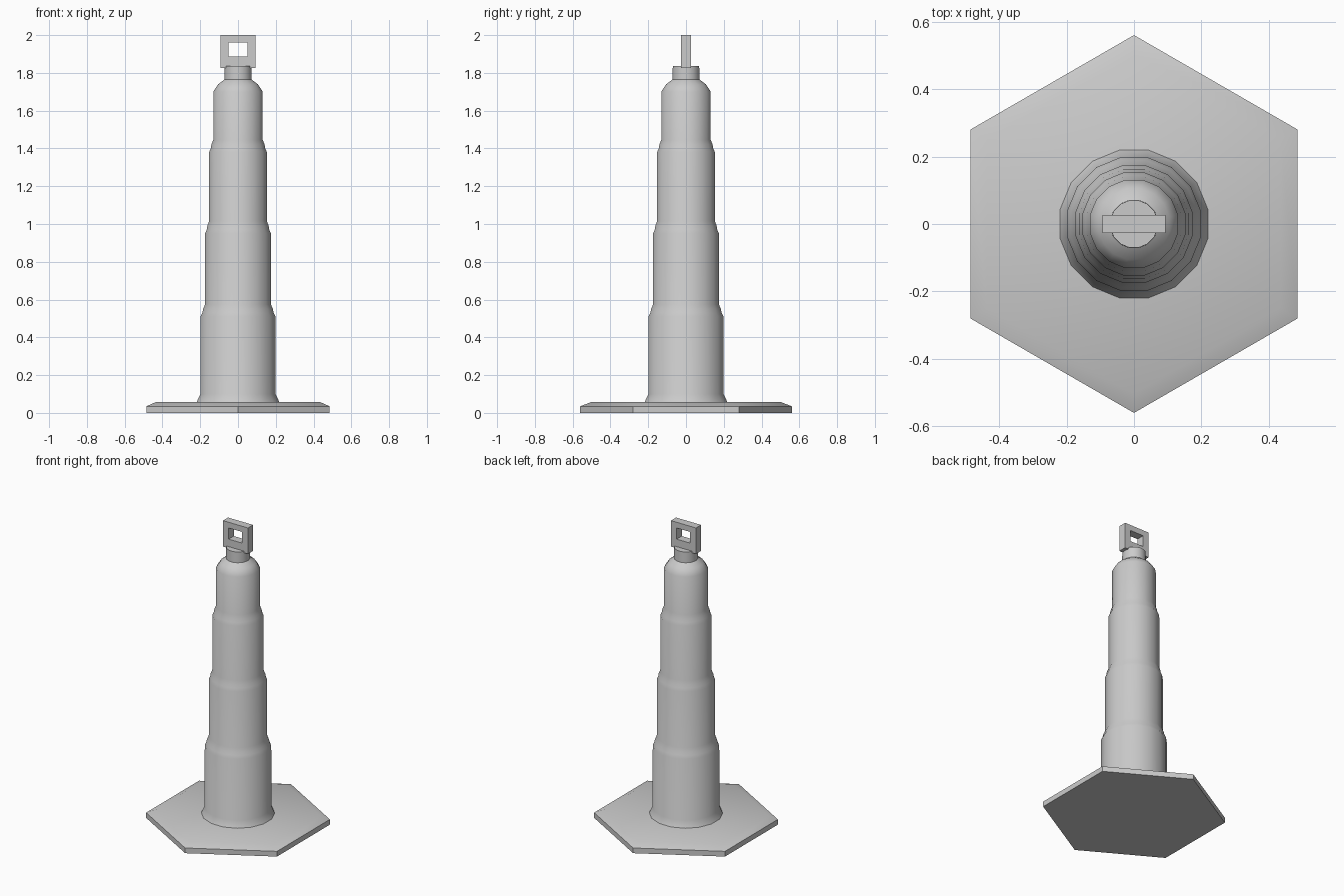
import bpy, bmesh, math

default = bpy.data.objects.get("Cube")
if default:
    bpy.data.objects.remove(default, do_unlink=True)

grey = bpy.data.materials.new("plain grey")
grey.use_nodes = True
colour = (0.6, 0.6, 0.6, 1)
grey.diffuse_color = colour
grey.node_tree.nodes["Principled BSDF"].inputs["Base Color"].default_value = colour


def finish(name, bm, smooth_angle=None):
    bmesh.ops.recalc_face_normals(bm, faces=bm.faces)
    mesh = bpy.data.meshes.new(name)
    bm.to_mesh(mesh)
    bm.free()
    obj = bpy.data.objects.new(name, mesh)
    bpy.context.collection.objects.link(obj)
    mesh.materials.append(grey)
    if smooth_angle:
        bpy.ops.object.select_all(action='DESELECT')
        obj.select_set(True)
        bpy.context.view_layer.objects.active = obj
        bpy.ops.object.shade_smooth_by_angle(angle=math.radians(smooth_angle))
    return obj


def stacked_rings(name, profile, sides, turn, smooth_angle):
    """Capped solid from (radius, height) pairs, with corners on each radius."""
    bm = bmesh.new()
    rings = []
    for r, z in profile:
        angles = [turn + 2 * math.pi * i / sides for i in range(sides)]
        rings.append([bm.verts.new((r * math.cos(a), r * math.sin(a), z)) for a in angles])
    for low, high in zip(rings, rings[1:]):
        for i in range(sides):
            j = (i + 1) % sides
            bm.faces.new((low[i], low[j], high[j], high[i]))
    bm.faces.new(rings[0])
    bm.faces.new(rings[-1])
    return finish(name, bm, smooth_angle)


# Hexagonal foot with a sloped rim, corners pointing front and back
stacked_rings("base", [(0.56, 0), (0.56, 0.035), (0.503, 0.057)], 6, math.pi / 2, 50)

# Stepped body: flared foot, four sections with a ridge at each step, shoulder and neck
sides = 16
profile = [(0.22, 0.055), (0.199, 0.10)]
widths = [0.198, 0.174, 0.153, 0.131]
for wide, narrow, z in zip(widths, widths[1:], (0.51, 0.95, 1.38)):
    step = wide - narrow
    profile += [(wide, z), (wide - step * 0.4, z + 0.02),
                (wide - step * 0.55, z + 0.04), (narrow, z + 0.065)]
profile += [(0.131, 1.70), (0.105, 1.74), (0.071, 1.765), (0.07, 1.837)]
corner = 1 / math.cos(math.pi / sides)
stacked_rings("body", [(r * corner, z) for r, z in profile], sides, math.pi / sides, 50)

# Square carrying loop on top
bm = bmesh.new()
outer = [(-0.093, 1.826), (0.093, 1.826), (0.093, 2.0), (-0.093, 2.0)]
inner = [(-0.05, 1.887), (0.05, 1.887), (0.05, 1.962), (-0.05, 1.962)]
loops = [[bm.verts.new((x, y, z)) for x, z in shape]
         for shape, y in ((outer, -0.027), (outer, 0.027), (inner, 0.027), (inner, -0.027))]
for a, b in zip(loops, loops[1:] + loops[:1]):
    for i in range(4):
        j = (i + 1) % 4
        bm.faces.new((a[i], a[j], b[j], b[i]))
finish("top_loop", bm)
